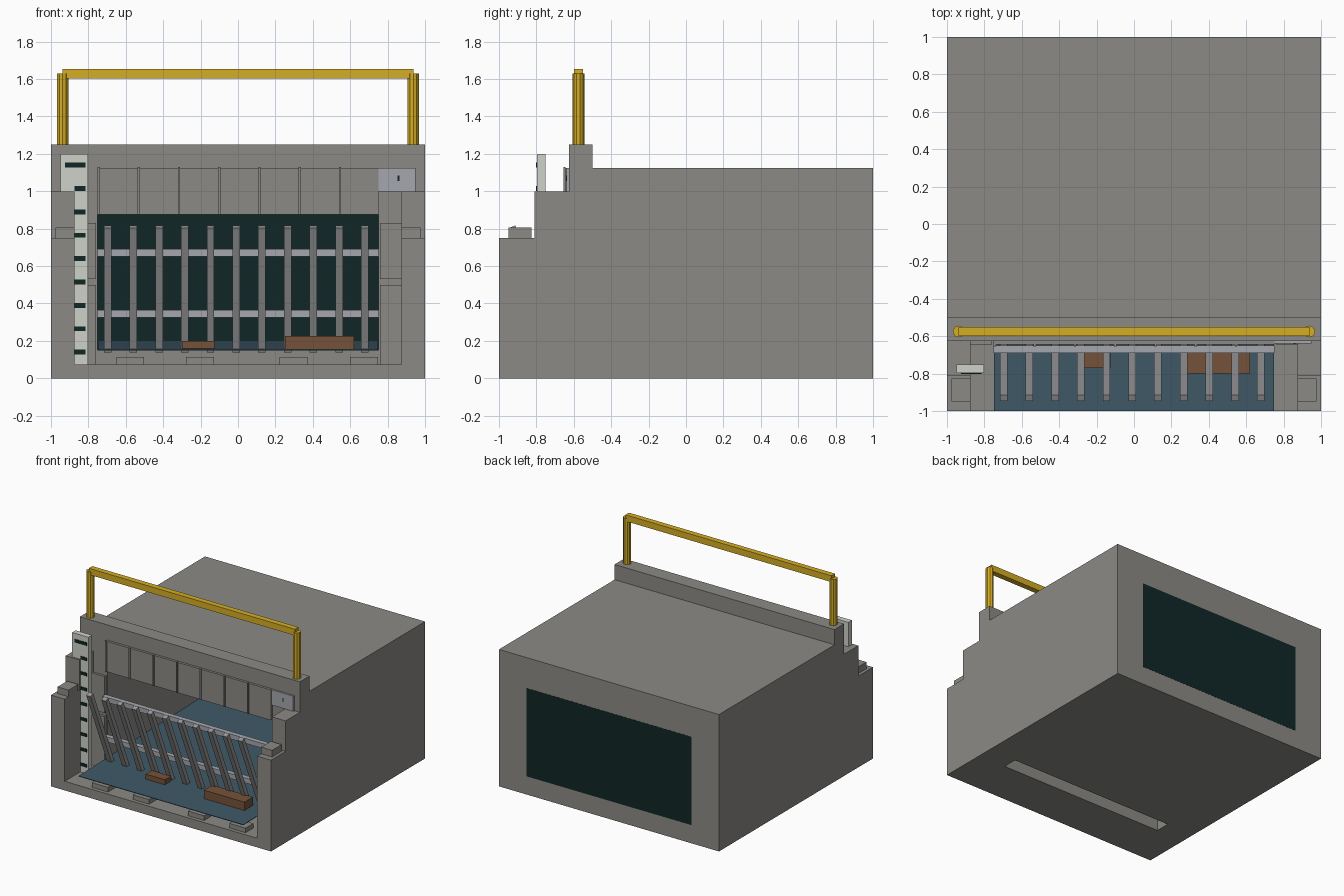
import bpy, bmesh, math

if "Cube" in bpy.data.objects:
    bpy.data.objects.remove(bpy.data.objects["Cube"])


def material(name, rgb):
    m = bpy.data.materials.new(name)
    m.diffuse_color = (*rgb, 1)
    m.use_nodes = True
    m.node_tree.nodes["Principled BSDF"].inputs["Base Color"].default_value = m.diffuse_color
    return m


concrete = material("concrete grey", (0.26, 0.255, 0.235))
dark = material("dark teal", (0.005, 0.019, 0.019))
water_blue = material("water blue", (0.05, 0.1, 0.135))
metal = material("light steel", (0.38, 0.39, 0.42))
rack_grey = material("rack grey", (0.31, 0.31, 0.32))
yellow = material("safety yellow", (0.66, 0.42, 0.018))
white = material("gauge white", (0.62, 0.64, 0.59))
brown = material("wood brown", (0.18, 0.085, 0.04))


def prism(name, profile, x0, x1, mat):
    """Extrude a (y, z) profile along x."""
    bm = bmesh.new()
    a = [bm.verts.new((x0, y, z)) for y, z in profile]
    b = [bm.verts.new((x1, y, z)) for y, z in profile]
    n = len(profile)
    bm.faces.new(a)
    bm.faces.new(b[::-1])
    for i in range(n):
        j = (i + 1) % n
        bm.faces.new((a[j], a[i], b[i], b[j]))
    bmesh.ops.recalc_face_normals(bm, faces=bm.faces)
    me = bpy.data.meshes.new(name)
    bm.to_mesh(me)
    bm.free()
    me.materials.append(mat)
    ob = bpy.data.objects.new(name, me)
    bpy.context.collection.objects.link(ob)
    return ob


def box(name, x, y, z, mat):
    return prism(name, [(y[0], z[0]), (y[1], z[0]), (y[1], z[1]), (y[0], z[1])],
                 x[0], x[1], mat)


# Concrete block with stepped wing walls and a raised head wall
body = prism("concrete_body", [
    (-1, 0), (1, 0), (1, 1.125), (-0.5, 1.125), (-0.5, 1.25), (-0.625, 1.25),
    (-0.625, 1), (-0.81, 1), (-0.81, 0.75), (-1, 0.75)], -1, 1, concrete)

# Cut the open forebay, the tunnel and the slot through the floor
cutters = [
    box("forebay_cutter", (-0.875, 0.875), (-1.1, -0.625), (0.075, 1.3), concrete),
    box("tunnel_cutter", (-0.75, 0.75), (-0.7, 1.1), (0.15, 0.875), concrete),
    box("slot_cutter", (-0.75, 0.75), (-0.62, -0.5), (-0.1, 0.3), concrete),
]
bpy.context.view_layer.objects.active = body
for c in cutters:
    c.hide_render = True
    mod = body.modifiers.new("cut", 'BOOLEAN')
    mod.operation = 'DIFFERENCE'
    mod.solver = 'EXACT'
    mod.object = c
    bpy.ops.object.modifier_apply(modifier=mod.name)
for c in cutters:
    bpy.data.objects.remove(c)

# Dark closing plate at the rear, flush with the block
box("tunnel_end_plate", (-0.75, 0.75), (0.99, 1.001), (0.15, 0.875), dark)

# Water surface rising gently into the tunnel
prism("water_surface", [(-1, 0.148), (0.99, 0.195), (0.99, 0.2), (-1, 0.153)],
      -0.749, 0.749, water_blue)

# Panels and ribs on the head wall
box("head_panel", (-0.75, 0.75), (-0.645, -0.625), (0.875, 1.125), concrete)
for i in range(7):
    x = -0.745 + 0.215 * i
    box("panel_rib", (x - 0.006, x + 0.006), (-0.655, -0.645), (0.875, 1.13), concrete)

# Paired plates beside the opening and caps on the wing walls
for s in (-1, 1):
    for z in ((0.075, 0.5), (0.53, 0.83)):
        box("side_plate", sorted((s * 0.76, s * 0.875)), (-0.645, -0.625), z, concrete)
    box("wall_cap", sorted((s * 0.875, s * 0.975)), (-0.95, -0.825), (0.75, 0.805), concrete)

# Low blocks on the forebay floor
for x in (-0.65, -0.277, 0.223, 0.6):
    box("floor_block", (x, x + 0.148), (-0.97, -0.87), (0.075, 0.113), concrete)

# Screen: leaning bars and two cross rails
top, bottom = (-0.93, 0.81), (-0.65, 0.145)
dy, dz = bottom[0] - top[0], bottom[1] - top[1]
length = math.hypot(dy, dz)
ny, nz = -dz / length * 0.018, dy / length * 0.018
for i in range(11):
    x = -0.697 + 0.1375 * i
    prism("screen_bar", [
        (top[0] - ny, top[1] - nz), (top[0] + ny, top[1] + nz),
        (bottom[0] + ny, bottom[1] + nz), (bottom[0] - ny, bottom[1] - nz)],
        x - 0.02, x + 0.02, rack_grey)
for z in (0.345, 0.67):
    box("screen_rail", (-0.75, 0.75), (-0.69, -0.65), (z - 0.02, z + 0.02), metal)

# Floating timber
box("small_timber", (-0.3, -0.125), (-0.77, -0.69), (0.15, 0.2), brown)
box("large_timber", (0.25, 0.62), (-0.8, -0.69), (0.15, 0.227), brown)

# Depth gauge board with marks
box("gauge_board", (-0.95, -0.803), (-0.797, -0.75), (0.075, 1.2), white)
for i in range(9):
    z = 0.14 + 0.125 * i
    left = -0.925 if i == 8 else -0.873
    box("gauge_mark", (left, -0.815), (-0.801, -0.796), (z - 0.013, z + 0.013), dark)

# Small sign on the head wall
box("sign_plate", (0.752, 0.95), (-0.64, -0.624), (1.0, 1.125), metal)
box("sign_mark", (0.853, 0.863), (-0.642, -0.639), (1.055, 1.085), dark)

# Lifting gantry
for s in (-1, 1):
    bpy.ops.mesh.primitive_cylinder_add(
        vertices=10, radius=0.031, depth=0.38, location=(s * 0.937, -0.575, 1.44))
    post = bpy.context.object
    post.name = "gantry_post"
    post.data.materials.append(yellow)
box("gantry_beam", (-0.937, 0.937), (-0.598, -0.552), (1.603, 1.655), yellow)
